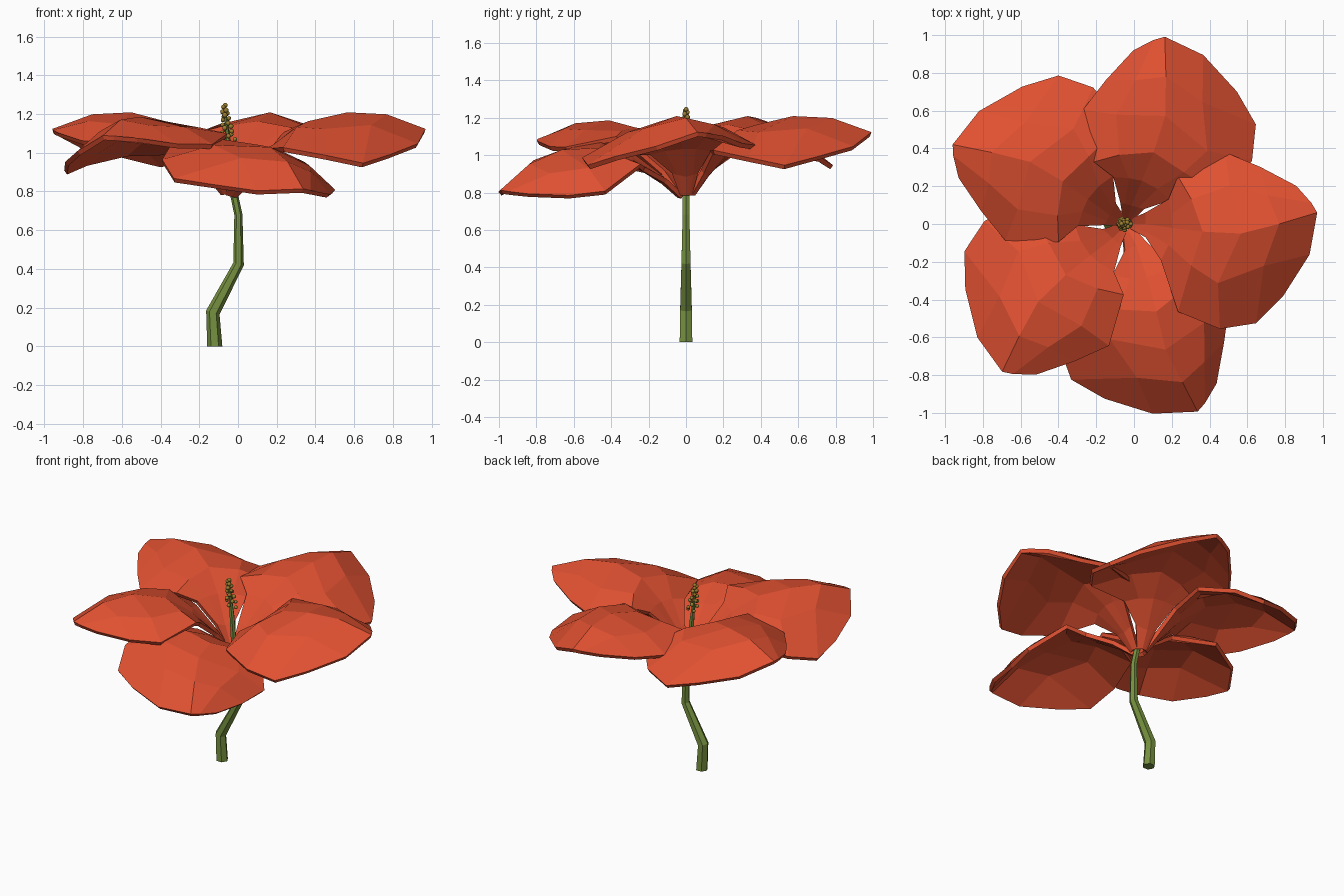
import bpy, bmesh, math, random
from mathutils import Matrix, Vector

if "Cube" in bpy.data.objects:
    bpy.data.objects.remove(bpy.data.objects["Cube"])

random.seed(4)


def material(name, rgb):
    m = bpy.data.materials.new(name)
    m.diffuse_color = (*rgb, 1)
    m.use_nodes = True
    m.node_tree.nodes["Principled BSDF"].inputs["Base Color"].default_value = m.diffuse_color
    return m


RED = material("petal red", (0.75, 0.082, 0.031))
GREEN = material("stem green", (0.18, 0.28, 0.05))
GOLD = material("stamen gold", (0.33, 0.21, 0.03))


def add_object(name, bm, mat):
    me = bpy.data.meshes.new(name)
    bm.to_mesh(me)
    bm.free()
    me.materials.append(mat)
    ob = bpy.data.objects.new(name, me)
    bpy.context.collection.objects.link(ob)
    return ob


def tube(name, path, sides, mat):
    """Low-poly tube through (x, z, radius) points in the y = 0 plane."""
    bm = bmesh.new()
    pts = [Vector((x, 0, z)) for x, z, r in path]
    rings = []
    for i, p in enumerate(pts):
        d = pts[min(i + 1, len(pts) - 1)] - pts[max(i - 1, 0)]
        d.normalize()
        if i == 0:
            d = Vector((0, 0, 1))
        across = Vector((d.z, 0, -d.x))
        ring = []
        for k in range(sides):
            a = 2 * math.pi * k / sides
            off = across * math.cos(a) + Vector((0, 1, 0)) * math.sin(a)
            ring.append(bm.verts.new(p + off * path[i][2]))
        rings.append(ring)
    for a, b in zip(rings, rings[1:]):
        for k in range(sides):
            n = (k + 1) % sides
            bm.faces.new((a[k], a[n], b[n], b[k]))
    bm.faces.new(rings[0][::-1])
    bm.faces.new(rings[-1])
    return add_object(name, bm, mat)


# Ribs of one petal, each running from the base outward (left rim to right rim)
RIBS = [
    [(.02, .025, .0), (.10, .06, .12), (.22, .13, .24), (.27, .25, .30),
     (.52, .375, .25), (.70, .30, .26), (.89, .20, .30)],
    [(.025, .012, .0), (.10, .035, .11), (.235, .05, .25), (.34, .13, .335),
     (.54, .20, .345), (.74, .15, .36), (.97, .11, .315)],
    [(.03, .0, .0), (.10, .0, .10), (.24, -.02, .25), (.40, -.04, .36),
     (.60, -.05, .405), (.80, .0, .395), (1.0, .06, .32)],
    [(.025, -.012, .0), (.10, -.04, .11), (.22, -.11, .24), (.34, -.22, .33),
     (.48, -.31, .32), (.72, -.22, .34), (.96, -.16, .245)],
    [(.02, -.025, .0), (.10, -.07, .12), (.18, -.19, .22), (.27, -.46, .225),
     (.49, -.55, .185), (.68, -.52, .145), (.82, -.38, .19)],
]
BASE = Matrix.Translation((-.04, 0, .80))


def petal(name, turn, droop=0, roll=0):
    bm = bmesh.new()
    grid = [[bm.verts.new(p) for p in rib] for rib in RIBS]
    for a, b in zip(grid, grid[1:]):
        for i in range(len(a) - 1):
            bm.faces.new((a[i], b[i], b[i + 1], a[i + 1]))
    bm.transform(BASE @ Matrix.Rotation(math.radians(turn), 4, 'Z')
                 @ Matrix.Rotation(math.radians(droop), 4, 'Y')
                 @ Matrix.Rotation(math.radians(roll), 4, 'X')
                 @ Matrix.Scale(1.01, 4))
    ob = add_object(name, bm, RED)
    mod = ob.modifiers.new("thickness", 'SOLIDIFY')
    mod.thickness = 0.026
    mod.offset = -1


# Five petals, the front one drooping and rolled
petal("petal_right", 0)
petal("petal_back", 75)
petal("petal_back_left", 152)
petal("petal_front_left", 227, 2, 1.5)
petal("petal_front", -76.5, 15.8, -13.5)

# Bent stem
tube("stem", [(-.12, 0, .039), (-.13, .175, .036), (.003, .425, .028),
              (.002, .68, .021), (-.03, .83, .02)], 6, GREEN)

# Central column
tube("pistil", [(-.03, .80, .019), (-.045, 1.0, .016), (-.06, 1.14, .010),
                (-.07, 1.235, .004)], 6, GREEN)

# Stamen beads spiralling up the column
bm = bmesh.new()
COUNT = 22
for k in range(COUNT):
    t = k / (COUNT - 1)
    a = k * 2.4
    r = 0.028 * (1 - t) + 0.006
    pos = (-.05 - .022 * t + r * math.cos(a), r * math.sin(a),
           1.07 + .175 * t)
    bmesh.ops.create_icosphere(bm, subdivisions=2,
                               radius=random.uniform(.011, .014),
                               matrix=Matrix.Translation(pos))
for f in bm.faces:
    f.smooth = True
add_object("stamens", bm, GOLD)
